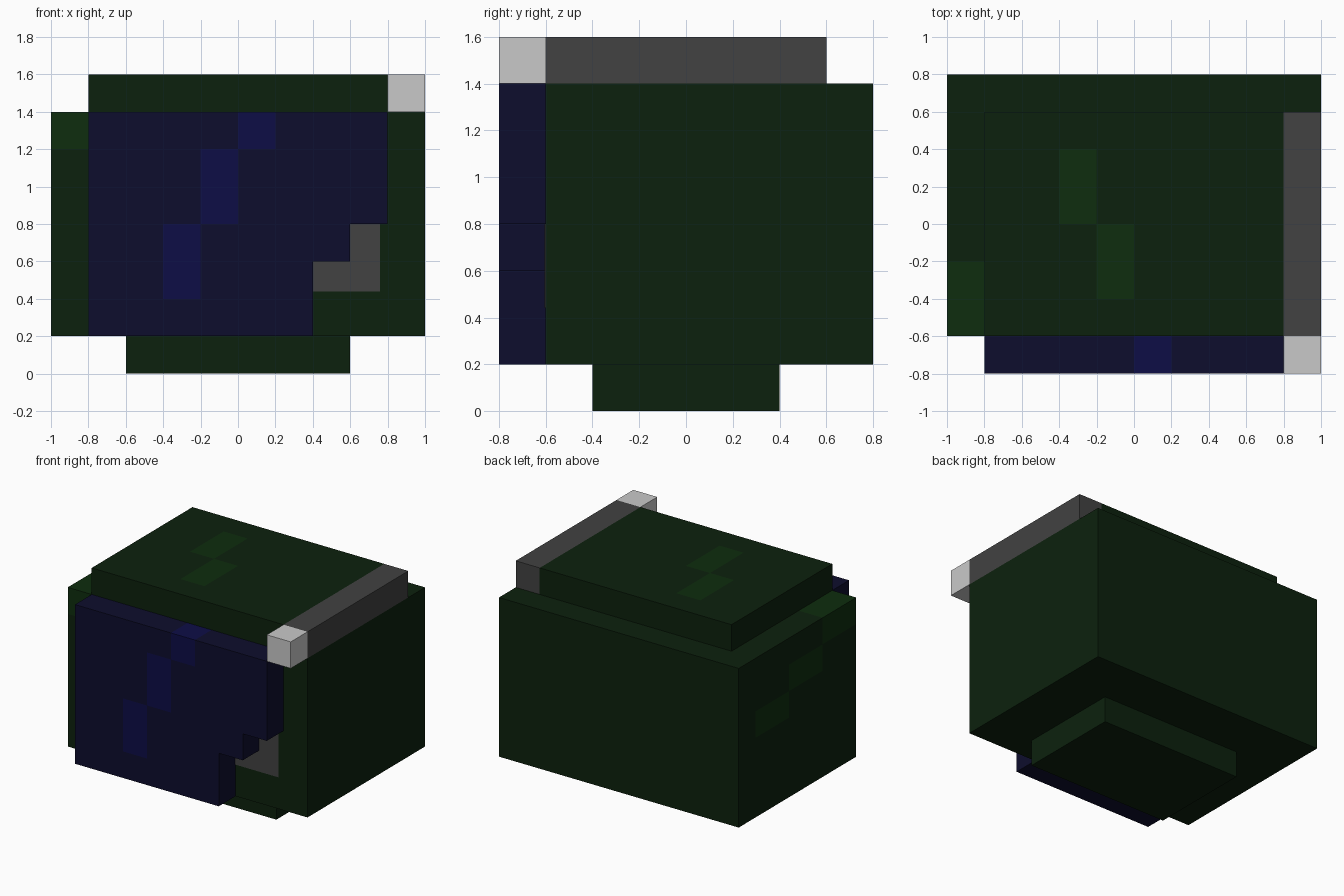
import bpy, bmesh
from mathutils import Vector

if "Cube" in bpy.data.objects:
    bpy.data.objects.remove(bpy.data.objects["Cube"])


def material(name, r, g, b):
    m = bpy.data.materials.new(name)
    m.diffuse_color = (r, g, b, 1)
    m.use_nodes = True
    m.node_tree.nodes["Principled BSDF"].inputs["Base Color"].default_value = m.diffuse_color
    return m


GREEN = material("dark green", 0.0037, 0.0152, 0.004)
LIGHT_GREEN = material("light green", 0.0044, 0.026, 0.0044)
BLUE = material("dark blue", 0.004, 0.004, 0.026)
LIGHT_BLUE = material("bright blue", 0.004, 0.004, 0.062)
GREY = material("grey", 0.054, 0.054, 0.054)
WHITE = material("pale grey", 0.584, 0.584, 0.584)


def slab(name, profile, y0, y1, base, accent=None, patches=()):
    """Extrude an x-z profile along y; faces lying inside a patch box get the accent."""
    bm = bmesh.new()
    face = bm.faces.new([bm.verts.new((x, y0, z)) for x, z in profile])
    ext = bmesh.ops.extrude_face_region(bm, geom=[face], use_keep_orig=True)["geom"]
    bmesh.ops.translate(bm, vec=(0, y1 - y0, 0),
                        verts=[g for g in ext if isinstance(g, bmesh.types.BMVert)])
    bmesh.ops.recalc_face_normals(bm, faces=bm.faces)
    # cut the faces along every patch edge
    for axis in range(3):
        for c in sorted({p[axis][k] for p in patches for k in (0, 1)}):
            co, no = Vector(), Vector()
            co[axis], no[axis] = c, 1
            bmesh.ops.bisect_plane(bm, geom=bm.verts[:] + bm.edges[:] + bm.faces[:],
                                   dist=1e-5, plane_co=co, plane_no=no)
    for f in bm.faces:
        c = f.calc_center_median()
        f.material_index = int(any(all(p[i][0] - 1e-4 < c[i] < p[i][1] + 1e-4
                                       for i in range(3)) for p in patches))
    me = bpy.data.meshes.new(name)
    bm.to_mesh(me)
    bm.free()
    me.materials.append(base)
    if accent:
        me.materials.append(accent)
    ob = bpy.data.objects.new(name, me)
    bpy.context.collection.objects.link(ob)
    return ob


def box(name, x, y, z, *colours):
    profile = [(x[0], z[0]), (x[1], z[0]), (x[1], z[1]), (x[0], z[1])]
    return slab(name, profile, y[0], y[1], *colours)


# main shell, with a glint stepping down its left side
side_glint = [((-1, -0.8), (-0.6 + 0.4 * i, -0.2 + 0.4 * i), (1.2 - 0.2 * i, 1.4 - 0.2 * i))
              for i in range(3)]
box("shell", (-1, 1), (-0.6, 0.8), (0.2, 1.4), GREEN, LIGHT_GREEN, side_glint)

# crown with two glint patches on top
box("crown", (-0.8, 0.8), (-0.6, 0.6), (1.4, 1.6), GREEN, LIGHT_GREEN,
    [((-0.4, -0.2), (0, 0.4), (1.6, 1.6)), ((-0.2, 0), (-0.4, 0), (1.6, 1.6))])

# neck
box("neck", (-0.6, 0.6), (-0.4, 0.4), (0, 0.2), GREEN)

# visor with a stepped lower corner and a diagonal reflection
visor = [(-0.8, 0.2), (0.4, 0.2), (0.4, 0.6), (0.6, 0.6),
         (0.6, 0.8), (0.8, 0.8), (0.8, 1.4), (-0.8, 1.4)]
depth = (-0.8, -0.6)
slab("visor", visor, *depth, BLUE, LIGHT_BLUE,
     [((0, 0.2), depth, (1.2, 1.4)), ((-0.2, 0), depth, (0.8, 1.2)),
      ((-0.4, -0.2), depth, (0.4, 0.8))])

# vent plate below the visor step
box("vent_plate", (0.4, 0.76), (-0.605, -0.6), (0.44, 0.8), GREY)

# side lamp: long housing and bright lens
box("lamp_housing", (0.8, 1), (-0.6, 0.6), (1.4, 1.6), GREY)
box("lamp_lens", (0.8, 1), (-0.8, -0.6), (1.4, 1.6), WHITE)
